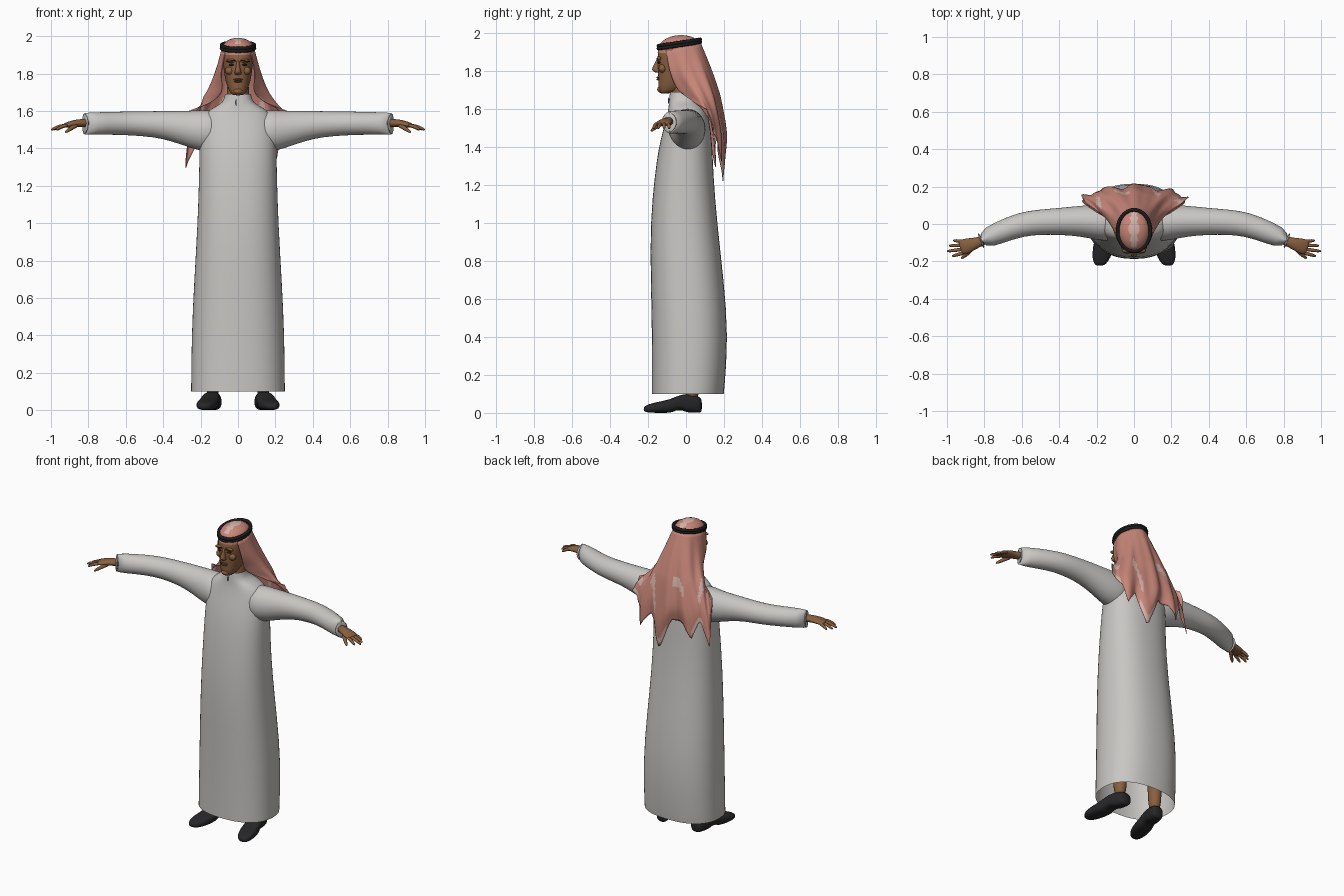
import bpy, bmesh, math
from mathutils import Vector, Matrix

cube = bpy.data.objects.get("Cube")
if cube:
    bpy.data.objects.remove(cube, do_unlink=True)


def material(name, *rgb):
    m = bpy.data.materials.new(name)
    m.use_nodes = True
    m.diffuse_color = (*rgb, 1)
    m.node_tree.nodes["Principled BSDF"].inputs["Base Color"].default_value = (*rgb, 1)
    return m


ROBE = material("robe_white", .58, .57, .55)
SCARF = material("scarf_pink", .58, .24, .19)
PALE = material("scarf_pale", .66, .45, .4)
BLACK = material("cord_black", .012, .012, .013)
LEATHER = material("shoe_black", .02, .02, .022)
SKIN = material("skin_brown", .25, .115, .05)
LIP = material("lip_brown", .16, .06, .035)
HAIR = material("brow_dark", .03, .018, .012)
BLUE = material("button_blue", .05, .09, .18)


def finish(bm, name, mats, subdiv=0):
    bmesh.ops.recalc_face_normals(bm, faces=bm.faces)
    for f in bm.faces:
        f.smooth = True
    me = bpy.data.meshes.new(name)
    bm.to_mesh(me)
    bm.free()
    for m in mats:
        me.materials.append(m)
    ob = bpy.data.objects.new(name, me)
    bpy.context.collection.objects.link(ob)
    if subdiv:
        mod = ob.modifiers.new("smooth", 'SUBSURF')
        mod.levels = mod.render_levels = subdiv
    return ob


def loft(name, rings, mat, caps=(True, True), subdiv=1):
    """Skin a list of closed rings; optionally cap the first and last."""
    bm = bmesh.new()
    loops = [[bm.verts.new(p) for p in r] for r in rings]
    n = len(loops[0])
    for a, b in zip(loops, loops[1:]):
        for i in range(n):
            j = (i + 1) % n
            bm.faces.new((a[i], a[j], b[j], b[i]))
    for loop, cap in zip((loops[0], loops[-1]), caps):
        if cap:
            bm.faces.new(loop)
    return finish(bm, name, [mat], subdiv)


def circle(n, p=1.0):
    """Unit superellipse points; a smaller power is squarer."""
    for i in range(n):
        a = math.tau * i / n
        c, s = math.cos(a), math.sin(a)
        yield math.copysign(abs(c) ** p, c), math.copysign(abs(s) ** p, s)


def stack(name, sections, mat, caps=(True, True), p=1.0, n=28):
    """Horizontal sections: height, half width, front y, back y."""
    rings = [[(w * c, (f + b) / 2 + (b - f) / 2 * s, z) for c, s in circle(n, p)]
             for z, w, f, b in sections]
    return loft(name, rings, mat, caps)


def tube(name, side, sections, mat, n=16, caps=(True, True)):
    """Sections along a path: x, y, z, half width, half height."""
    pts = [Vector((side * x, y, z)) for x, y, z, _, _ in sections]
    rings = []
    for i, (q, sec) in enumerate(zip(pts, sections)):
        d = (pts[min(i + 1, len(pts) - 1)] - pts[max(i - 1, 0)]).normalized()
        across = d.cross(Vector((0, 0, 1))).normalized()
        up = across.cross(d)
        rings.append([q + across * c * sec[3] + up * s * sec[4] for c, s in circle(n)])
    return loft(name, rings, mat, caps)


def blob(name, loc, size, mat, tilt=0.0):
    bm = bmesh.new()
    bmesh.ops.create_uvsphere(bm, u_segments=16, v_segments=10, radius=1)
    bm.transform(Matrix.Translation(loc) @ Matrix.Rotation(tilt, 4, 'Y')
                 @ Matrix.Diagonal((*size, 1)))
    return finish(bm, name, [mat])


def spline(pts, u):
    """Catmull-Rom point, u counted in control points."""
    i = min(int(u), len(pts) - 2)
    t = u - i
    b, c = pts[i], pts[i + 1]
    a = pts[i - 1] if i else b * 2 - c
    d = pts[i + 2] if i + 2 < len(pts) else c * 2 - b
    return (b * 2 + (c - a) * t + (a * 2 - b * 5 + c * 4 - d) * t * t
            + (b * 3 - a - c * 3 + d) * t ** 3) / 2


# Long robe with collar, open at the hem
stack("robe", [(.1, .252, -.18, .2), (.11, .252, -.18, .202), (.4, .25, -.18, .225),
               (.7, .235, -.187, .2), (1, .217, -.19, .165), (1.25, .209, -.166, .145),
               (1.4, .207, -.145, .14), (1.5, .205, -.118, .13), (1.57, .19, -.1, .115),
               (1.61, .15, -.092, .1), (1.635, .095, -.09, .07), (1.66, .075, -.088, .05),
               (1.69, .07, -.085, .045)], ROBE, (False, False), .85)
blob("button", (-.01, -.091, 1.645), (.003, .004, .016), BLUE)

# Neck and head
stack("neck", [(1.6, .062, -.075, .04), (1.68, .06, -.078, .04), (1.78, .06, -.08, .05)], SKIN)
stack("head", [(1.683, .022, -.135, -.09), (1.69, .036, -.142, -.06), (1.715, .053, -.146, 0),
               (1.76, .067, -.146, .04), (1.82, .077, -.149, .06), (1.87, .081, -.153, .065),
               (1.92, .081, -.145, .065), (1.965, .05, -.1, .03)], SKIN, p=.9)

# Facial features
stack("nose", [(1.792, .012, -.158, -.13), (1.8, .02, -.174, -.13), (1.81, .018, -.184, -.13),
               (1.83, .012, -.172, -.13), (1.855, .009, -.16, -.13), (1.87, .009, -.154, -.13)],
      SKIN, n=12)
blob("upper_lip", (0, -.145, 1.768), (.026, .01, .005), LIP)
blob("lower_lip", (0, -.145, 1.758), (.022, .01, .006), LIP)
blob("chin", (0, -.136, 1.705), (.025, .016, .016), SKIN)
for side, label in ((1, "left"), (-1, "right")):
    blob(label + "_brow_ridge", (side * .034, -.142, 1.868), (.03, .012, .01), SKIN)
    blob(label + "_eyebrow", (side * .036, -.148, 1.868), (.025, .009, .004), HAIR, side * .1)
    blob(label + "_eye", (side * .034, -.141, 1.847), (.015, .009, .006), HAIR)
    blob(label + "_cheek", (side * .045, -.124, 1.815), (.024, .02, .022), SKIN)

# Sleeves, hands, legs and shoes on both sides
for side, label in ((1, "left"), (-1, "right")):
    tube(label + "_sleeve", side,
         [(.08, 0, 1.49, .105, .118), (.2, .01, 1.495, .095, .11), (.28, .016, 1.509, .083, .093),
          (.4, .014, 1.527, .072, .074), (.5, .01, 1.531, .068, .067), (.6, 0, 1.534, .066, .063),
          (.72, -.045, 1.534, .059, .061), (.82, -.09, 1.531, .053, .059),
          (.825, -.092, 1.531, .052, .058), (.81, -.086, 1.531, .04, .045)], ROBE, 24)
    tube(label + "_palm", side,
         [(.78, -.078, 1.535, .027, .025), (.84, -.1, 1.536, .027, .022),
          (.88, -.113, 1.532, .04, .019), (.92, -.124, 1.524, .042, .014),
          (.93, -.127, 1.52, .036, .009)], SKIN)
    tips = (("little", .967, -.088), ("ring", .99, -.116),
            ("middle", 1, -.146), ("index", .973, -.172))
    for k, (finger, x, y) in enumerate(tips):
        root = Vector((.908, -.094 - .02 * k, 1.524))
        tip = Vector((x, y, 1.498))
        path = [root.lerp(tip, f) + Vector((0, 0, h))
                for f, h in ((0, 0), (.5, .008), (.9, .003), (1, 0))]
        tube(f"{label}_{finger}_finger", side,
             [(*q, r, r) for q, r in zip(path, (.011, .010, .008, .004))], SKIN, 10)
    tube(label + "_thumb", side,
         [(.855, -.12, 1.528, .014, .014), (.885, -.152, 1.512, .013, .012),
          (.91, -.174, 1.495, .01, .01), (.925, -.185, 1.484, .005, .005)], SKIN, 10)
    leg = stack(label + "_leg", [(.05, .036, -.04, .04), (.2, .04, -.04, .045),
                                 (.5, .06, -.06, .06)], SKIN, n=16)
    leg.location = (side * .135, .03, 0)
    rings = []
    for d, w, h, low in ((0, .03, .07, .004), (.015, .042, .09, 0), (.08, .047, .1, 0),
                         (.1, .048, .098, .014), (.14, .051, .086, .014), (.16, .054, .075, 0),
                         (.21, .057, .062, 0), (.265, .05, .052, 0), (.3, .032, .038, .004),
                         (.308, .015, .028, .01)):
        rings.append([(side * (.124 + .19 * d + w * c), .085 - d, low + (h - low) * (s + 1) / 2)
                      for c, s in circle(20, .75)])
    loft(label + "_shoe", rings, LEATHER)

# Scarf crown, tilted back, with a pale patch on top
crown = stack("scarf_crown", [(1.898, .087, -.15, .075), (1.93, .089, -.148, .08),
                              (1.958, .079, -.13, .07), (1.978, .058, -.098, .045),
                              (1.988, .03, -.062, .012), (1.991, .008, -.04, -.02)],
              SCARF, (False, True))
crown.data.materials.append(PALE)
for f in crown.data.polygons:
    if f.center.z > 1.962 and abs(f.center.x) < .022:
        f.material_index = 1

# Draped scarf: columns run from the back centre round to the face edge
half = [[(0, .078, 1.95), (0, .12, 1.84), (0, .157, 1.73), (0, .187, 1.62), (0, .207, 1.5), (0, .19, 1.42)],
        [(.06, .05, 1.94), (.087, .09, 1.83), (.115, .128, 1.72), (.145, .158, 1.62), (.17, .178, 1.52), (.18, .18, 1.42)],
        [(.088, -.03, 1.93), (.118, 0, 1.82), (.155, .045, 1.72), (.205, .09, 1.64), (.255, .122, 1.57), (.275, .142, 1.5)],
        [(.072, -.106, 1.91), (.09, -.085, 1.8), (.088, -.048, 1.71), (.125, .01, 1.66), (.2, .065, 1.625), (.265, .11, 1.6)]]
cols = [[Vector((-x, y, z)) for x, y, z in c] for c in half[:0:-1]]
cols += [[Vector(q) for q in c] for c in half]
NU, NV = 72, 28


def hem_drop(u):
    """Pointed corners hanging below the hem."""
    tips = ((-.62, .16, .2), (-.3, .11, .09), (.1, .15, .21), (.36, .1, .1))
    return max(max(0, 1 - abs(u - c) / w) * depth for c, w, depth in tips)


bm = bmesh.new()
grid = []
for i in range(NU + 1):
    u = 2 * i / NU - 1
    row = []
    for j in range(NV + 1):
        v = j / NV
        p = spline([spline(c, v * 5) for c in cols], i / NU * 6)
        out = Vector((p.x, p.y + .04, 0)).normalized()
        fold = math.sin(u * 19 + .6) + .5 * math.sin(u * 33 + v * 3)
        p += out * fold * .013 * v * (1 - u ** 4)
        p.z -= hem_drop(u) * max(0, v - .5) * 2
        row.append(bm.verts.new(p))
    grid.append(row)
for i in range(NU):
    for j in range(NV):
        f = bm.faces.new((grid[i][j], grid[i + 1][j], grid[i + 1][j + 1], grid[i][j + 1]))
        # Pale woven patches in a broken band near the hem
        band = 16 + 4 * math.sin(i * .35)
        if band < j < band + 3 and i % 14 < 6 or j > NV - 3 and i % 18 < 7:
            f.material_index = 1
drape = finish(bm, "scarf_drape", [SCARF, PALE])
thick = drape.modifiers.new("cloth", 'SOLIDIFY')
thick.thickness = .004

# Doubled head cord, higher at the back
for k, name in enumerate(("lower_cord", "upper_cord")):
    rings = []
    for i in range(48):
        a = math.tau * i / 48
        c, s = math.cos(a), math.sin(a)
        centre = Vector((.088 * c, -.035 + .111 * s, 1.937 + .017 * s + .014 * k))
        out = Vector((c, s, 0))
        r = .0095 + .001 * (i % 2)
        rings.append([centre + out * r * x + Vector((0, 0, r * y)) for x, y in circle(8)])
    loft(name, rings + rings[:1], BLACK, (False, False), 0)
